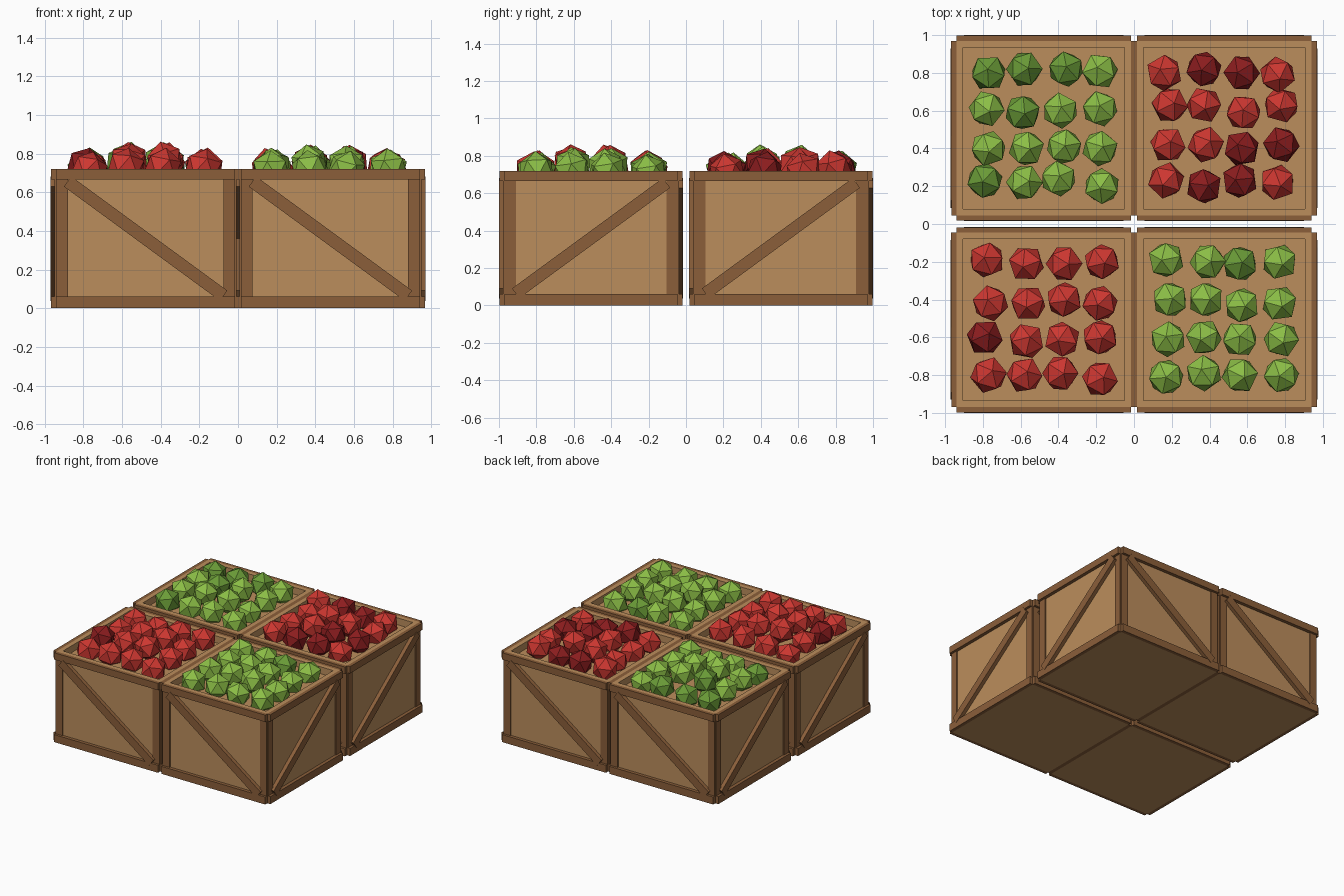
import bpy, bmesh, math, random
from mathutils import Matrix, Vector

if "Cube" in bpy.data.objects:
    bpy.data.objects.remove(bpy.data.objects["Cube"])

random.seed(4)


def material(name, rgb):
    m = bpy.data.materials.new(name)
    m.diffuse_color = (*rgb, 1)
    m.use_nodes = True
    m.node_tree.nodes["Principled BSDF"].inputs["Base Color"].default_value = m.diffuse_color
    return m


TAN = material("tan_wood", (0.50, 0.27, 0.107))
BROWN = material("brown_wood", (0.258, 0.114, 0.042))
RED = material("red_skin", (0.61, 0.038, 0.030))
DARK_RED = material("dark_red_skin", (0.26, 0.012, 0.013))
GREEN = material("green_skin", (0.26, 0.515, 0.061))
DARK_GREEN = material("dark_green_skin", (0.144, 0.328, 0.038))


def finish(bm, name, mat, loc):
    me = bpy.data.meshes.new(name)
    bm.to_mesh(me)
    bm.free()
    me.materials.append(mat)
    ob = bpy.data.objects.new(name, me)
    ob.location = loc
    bpy.context.collection.objects.link(ob)
    return ob


def box(bm, lo, hi, mat=Matrix()):
    """Axis-aligned box between two corners, then moved by a matrix."""
    lo, hi = Vector(lo), Vector(hi)
    m = mat @ Matrix.Translation((lo + hi) / 2) @ Matrix.Diagonal((*(hi - lo), 1))
    return bmesh.ops.create_cube(bm, size=1, matrix=m)["verts"]


HALF, HEIGHT, FLOOR, WALL = 0.4625, 0.72, 0.665, 0.05
RAIL, POST, BRACE = 0.027, 0.008, 0.030      # how far each stands out
BOARD = 0.06


def crate_body(name, loc):
    # solid box with a shallow recessed tray in the top
    bm = bmesh.new()
    box(bm, (-HALF, -HALF, 0), (HALF, HALF, HEIGHT))
    bm.normal_update()
    top = max(bm.faces, key=lambda f: f.normal.z)
    bmesh.ops.inset_region(bm, faces=[top], thickness=WALL)
    low = bmesh.ops.extrude_face_region(bm, geom=[top])
    verts = [v for v in low["geom"] if isinstance(v, bmesh.types.BMVert)]
    bmesh.ops.translate(bm, verts=verts, vec=(0, 0, FLOOR - HEIGHT))
    if top.is_valid:
        bmesh.ops.delete(bm, geom=[top], context='FACES_ONLY')
    bmesh.ops.recalc_face_normals(bm, faces=bm.faces)
    finish(bm, name, TAN, loc)


def crate_frame(name, loc):
    # rails, posts and a diagonal brace on each of the four sides
    bm = bmesh.new()
    for i in range(4):
        turn = Matrix.Rotation(i * math.pi / 2, 4, 'Z')
        y = -HALF
        for z in (0, HEIGHT - BOARD + 0.005):
            top = BOARD if z == 0 else HEIGHT
            box(bm, (-HALF, y - RAIL, z), (HALF, y, top), turn)
        for x in (-HALF, HALF - BOARD):
            box(bm, (x, y - POST, BOARD), (x + BOARD, y, HEIGHT - BOARD + 0.005), turn)
        # front and back fall to the right, the other two sides rise
        angle = math.radians(36.2) * (1 if i % 2 == 0 else -1)
        tilt = Matrix.Translation((0, 0, 0.36)) @ Matrix.Rotation(angle, 4, 'Y')
        box(bm, (-0.5, y - BRACE, -0.0325), (0.5, y, 0.0325), turn @ tilt)
    finish(bm, name, BROWN, loc)


def fruit(name, x, y, z, mat):
    # twenty-sided fruit, point roughly up
    bm = bmesh.new()
    bmesh.ops.create_icosphere(bm, subdivisions=1, radius=0.1)
    rot = (Matrix.Rotation(random.uniform(-0.25, 0.25), 4, 'X')
           @ Matrix.Rotation(random.uniform(-0.25, 0.25), 4, 'Y')
           @ Matrix.Rotation(random.uniform(0, 6.28), 4, 'Z'))
    bmesh.ops.transform(bm, matrix=rot, verts=bm.verts)
    finish(bm, name, mat, (x, y, z))


# crate: name, side signs, colours, fruit places in hundredths (row by row), dark ones
crates = [
    ("back_left", -1, 1, GREEN, DARK_GREEN,
     [(77, 80), (58, 82), (36, 82), (18, 81), (78, 61), (59, 59), (39, 60), (18, 61),
      (77, 40), (57, 40), (37, 41), (18, 40), (79, 23), (58, 22), (40, 24), (17, 20)],
     {0, 1, 2, 5, 12}),
    ("back_right", 1, 1, RED, DARK_RED,
     [(16, 80), (37, 82), (57, 80), (76, 79), (19, 63), (37, 63), (58, 59), (78, 63),
      (18, 42), (38, 42), (57, 40), (78, 42), (17, 23), (37, 20), (56, 23), (76, 22)],
     {1, 2, 10, 11, 13, 14}),
    ("front_left", -1, -1, RED, DARK_RED,
     [(78, 19), (57, 21), (37, 21), (17, 20), (76, 42), (56, 42), (37, 40), (18, 42),
      (79, 60), (57, 62), (38, 61), (18, 60), (77, 80), (58, 80), (39, 79), (18, 82)],
     {8}),
    ("front_right", 1, -1, GREEN, DARK_GREEN,
     [(17, 19), (39, 20), (56, 21), (77, 20), (19, 40), (38, 40), (57, 43), (77, 42),
      (18, 61), (37, 60), (56, 61), (78, 61), (17, 81), (37, 79), (56, 80), (78, 80)],
     {2}),
]

for name, sx, sy, light, dark, places, dark_ones in crates:
    centre = (sx * 0.478, sy * 0.5075, 0)
    crate_body(name + "_crate_body", centre)
    crate_frame(name + "_crate_frame", centre)
    for i, (px, py) in enumerate(places):
        inner = (i % 4 in (1, 2)) and (i // 4 in (1, 2))   # slight heap in the middle
        z = 0.72 + (0.03 if inner else 0) + random.uniform(-0.012, 0.015)
        fruit(f"{name}_fruit_{i + 1}", sx * px / 100, sy * py / 100, z,
              dark if i in dark_ones else light)
